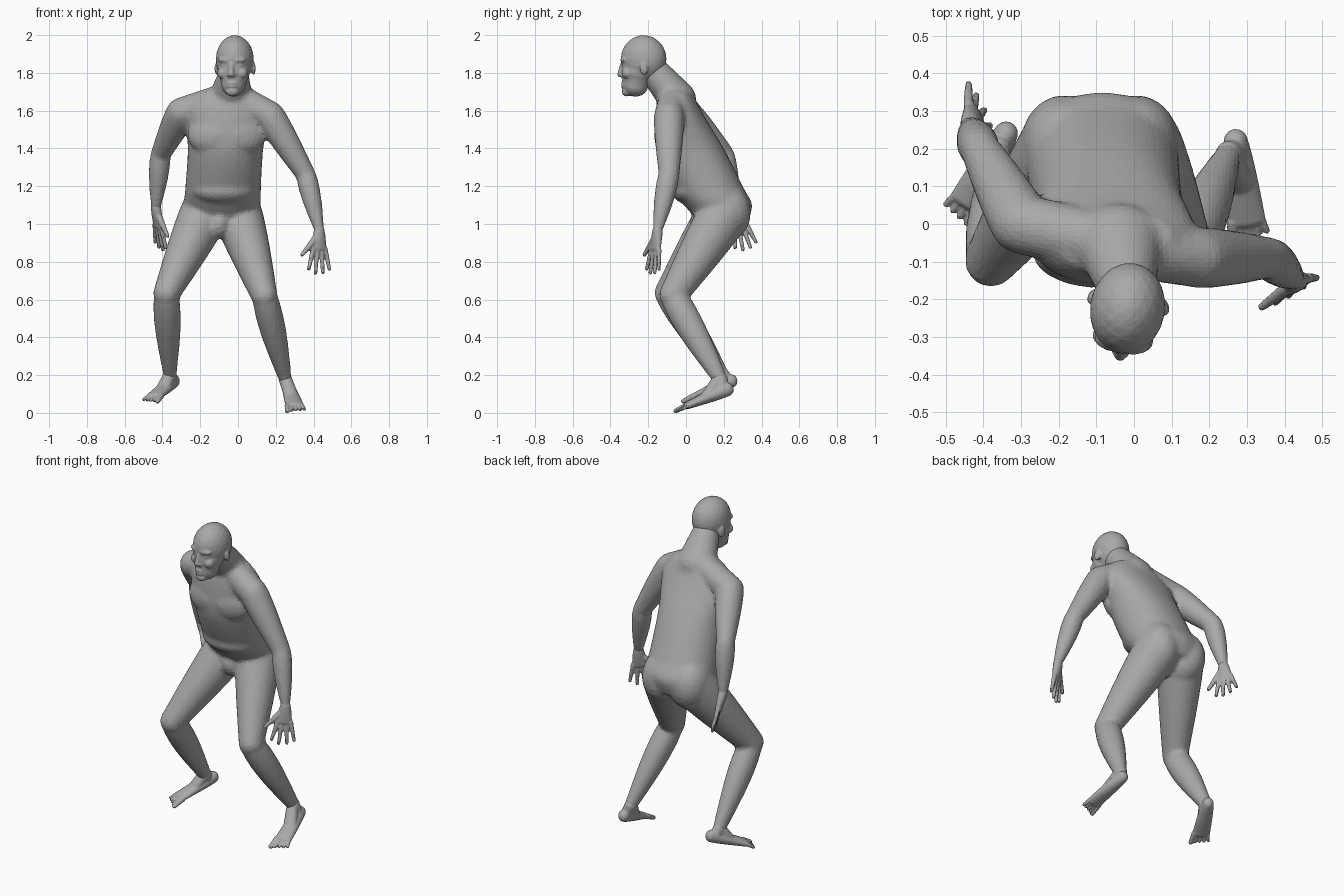
import bpy, bmesh
from math import sin, cos, pi, tau, radians, copysign
from mathutils import Vector, Matrix

if "Cube" in bpy.data.objects:
    bpy.data.objects.remove(bpy.data.objects["Cube"])

grey = (.4, .4, .4, 1)
skin = bpy.data.materials.new("matte grey skin")
skin.use_nodes = True
skin.diffuse_color = grey
skin.node_tree.nodes["Principled BSDF"].inputs["Base Color"].default_value = grey


def bridge_rings(bm, rings):
    """Close a tube through rings of points."""
    loops = [[bm.verts.new(point) for point in ring] for ring in rings]
    count = len(loops[0])
    for lower, upper in zip(loops, loops[1:]):
        for k in range(count):
            after = (k + 1) % count
            bm.faces.new((lower[k], lower[after], upper[after], upper[k]))
    bm.faces.new(reversed(loops[0]))
    bm.faces.new(loops[-1])


def ball(bm, centre, size, turn=0):
    place = Matrix.LocRotScale(Vector(centre), Matrix.Rotation(radians(turn), 3, "Z"), Vector(size))
    bmesh.ops.create_icosphere(bm, subdivisions=3, radius=1, matrix=place)


def segment(bm, start, end, start_size, end_size, swell=0, across=(1, 0, 0)):
    """Tapered limb from joint to joint; sizes are half width and half depth."""
    start, end = Vector(start), Vector(end)
    start_size, end_size = Vector(start_size), Vector(end_size)
    along = (end - start).normalized()
    side = Vector(across)
    side = (side - along * side.dot(along)).normalized()
    deep = along.cross(side)
    steps, count = 16, 24
    rings = []
    for step in range(steps + 1):
        t = step / steps
        size = start_size.lerp(end_size, t) + Vector((swell, swell)) * sin(pi * t ** .7)
        rings.append([start.lerp(end, t) + side * size.x * cos(a) + deep * size.y * sin(a)
                      for a in (tau * k / count for k in range(count))])
    bridge_rings(bm, rings)
    # round joints at both ends
    for centre, size in ((start, start_size), (end, end_size)):
        turn = Matrix((side, deep, along)).transposed()
        place = Matrix.LocRotScale(centre, turn, Vector((size.x, size.y, min(size))))
        bmesh.ops.create_icosphere(bm, subdivisions=3, radius=1, matrix=place)


def finish(name, bm, voxel, smoothing, keep):
    """Fuse the overlapping masses into one skin, then reduce it to flat facets."""
    bmesh.ops.recalc_face_normals(bm, faces=bm.faces)
    mesh = bpy.data.meshes.new(name)
    bm.to_mesh(mesh)
    bm.free()
    mesh.materials.append(skin)
    obj = bpy.data.objects.new(name, mesh)
    bpy.context.collection.objects.link(obj)
    fuse = obj.modifiers.new("fuse", "REMESH")
    fuse.mode, fuse.voxel_size = "VOXEL", voxel
    relax = obj.modifiers.new("relax", "SMOOTH")
    relax.factor, relax.iterations = .5, smoothing
    facet = obj.modifiers.new("facet", "DECIMATE")
    facet.ratio = keep
    return obj


def build_torso(bm):
    """Level slices: height, front, back and half width, leaning forward."""
    slices = [Vector(s) for s in ((1, .08, .32, .16), (1.1, -.01, .35, .2), (1.2, -.08, .3, .2),
                                  (1.4, -.16, .2, .2), (1.6, -.16, .08, .22), (1.7, -.13, .03, .15))]
    rings, steps, count = [], 6, 32
    slopes = [(slices[min(i + 1, len(slices) - 1)] - slices[max(i - 1, 0)]) / 2 for i in range(len(slices))]
    for i in range(len(slices) - 1):
        for step in range(steps + 1):
            t = step / steps
            ease = t * t * (3 - 2 * t)
            z, front, back, half = (slices[i].lerp(slices[i + 1], ease) + slopes[i] * t * (1 - t) ** 2
                                    - slopes[i + 1] * t * t * (1 - t))
            ring = []
            for k in range(count):
                c, s = cos(tau * k / count), sin(tau * k / count)
                c, s = copysign(abs(c) ** .92, c), copysign(abs(s) ** .92, s)
                ring.append(((z - 2.5) * .06 + half * c, (front + back) / 2 + (back - front) / 2 * s, z))
            rings.append(ring)
    bridge_rings(bm, rings)
    ball(bm, (-.08, .03, 1.18), (.17, .11, .08))
    ball(bm, (-.1, .09, 1), (.06, .07, .08))
    for side in (-1, 1):
        ball(bm, (side * .085 - .06, -.105, 1.47), (.125, .06, .1), turn=side * 12)
        ball(bm, (side * .085 - .09, .2, 1.06), (.125, .145, .16), turn=side * -15)


def build_arm(bm, shoulder, elbow, wrist):
    neck_root = (-.03, -.06, 1.68)
    segment(bm, neck_root, shoulder, (.08, .08), (.08, .08), across=(0, 1, 0))
    segment(bm, shoulder, elbow, (.08, .08), (.052, .055), swell=.005)
    segment(bm, elbow, wrist, (.052, .055), (.028, .028), swell=.01)


def build_leg(bm, hip, knee, ankle):
    segment(bm, hip, knee, (.13, .135), (.07, .075), swell=.006)
    segment(bm, knee, ankle, (.062, .068), (.035, .04), swell=.018)


def build_hand(name, wrist, reach, across):
    """Palm, four fanned fingers and a thumb, laid out along reach and across."""
    bm = bmesh.new()
    wrist, reach, across = Vector(wrist), Vector(reach).normalized(), Vector(across)
    across = (across - reach * across.dot(reach)).normalized()
    knuckles = wrist + reach * .1
    segment(bm, wrist, knuckles, (.028, .026), (.044, .019), swell=.002, across=across)
    for i in range(4):
        spread = i / 1.5 - 1
        root = knuckles + across * spread * .036
        tip = root + (reach + across * spread * .25) * (.14 - .03 * abs(spread + .1))
        segment(bm, root, tip, (.014, .014), (.01, .01))
    thumb = wrist + reach * .05 - across * .025
    segment(bm, thumb, thumb + reach * .09 - across * .08, (.019, .017), (.011, .011))
    finish(name, bm, .006, 3, .4)


def build_foot(name, ankle, heel, ball_of_foot, outward):
    """Heel raised behind the ball, with toes shortening outward."""
    bm = bmesh.new()
    ankle, heel, front = Vector(ankle), Vector(heel), Vector(ball_of_foot)
    forward = (front - heel).normalized()
    across = forward.cross(Vector((0, 0, outward))).normalized()
    segment(bm, heel, front, (.032, .036), (.05, .02), swell=.003, across=across)
    segment(bm, ankle, heel.lerp(front, .15), (.035, .041), (.034, .04))
    segment(bm, ankle, heel.lerp(front, .6), (.034, .038), (.04, .026), across=across)
    for i in range(5):
        spread = i / 2 - 1
        root = front + across * spread * .038
        radius = .016 if i == 0 else .011
        tip = root + forward * (.05 - .012 * spread) + across * spread * .01
        tip.z -= .006
        segment(bm, root, tip, (radius, radius), (radius * .8, radius * .8))
    finish(name, bm, .005, 3, .3)


# Body: torso, neck, arms and legs fused together
body = bmesh.new()
build_torso(body)
segment(body, (-.04, -.045, 1.66), (-.02, -.17, 1.81), (.12, .1), (.076, .078))
left_wrist, right_wrist = (.43, -.15, .97), (-.435, .26, 1.09)
left_ankle, right_ankle = (.25, .18, .18), (-.36, .19, .2)
build_arm(body, (.17, -.09, 1.57), (.36, -.09, 1.26), left_wrist)
build_arm(body, (-.3, 0, 1.59), (-.41, .2, 1.37), right_wrist)
build_leg(body, (0, .2, 1.05), (.14, -.07, .62), left_ankle)
build_leg(body, (-.18, .19, 1.05), (-.38, -.095, .63), right_ankle)
finish("body", body, .012, 9, .25)

# Head: skull, jaw, chin, lips and nose, then the paired features
head = bmesh.new()
ball(head, (0, 0, 0), (.1, .122, .127))
segment(head, (0, -.03, -.06), (0, -.045, -.135), (.086, .088), (.064, .07))
ball(head, (0, -.09, -.172), (.035, .028, .026))
for height in (-.128, -.145):
    ball(head, (0, -.108, height), (.028, .014, .009))
segment(head, (0, -.112, -.02), (0, -.13, -.082), (.011, .011), (.015, .013))
for side in (-1, 1):
    ball(head, (side * .04, -.102, -.005), (.038, .016, .014), turn=side * 18)  # brow
    ball(head, (side * .04, -.096, -.036), (.017, .012, .009))  # eye
    ball(head, (side * .015, -.118, -.085), (.011, .012, .009))  # nostril
    ball(head, (side * .05, -.08, -.075), (.032, .03, .03))  # cheek
    ball(head, (side * .098, .018, -.05), (.011, .022, .035), turn=side * 20)  # ear
head_obj = finish("head", head, .0065, 5, .2)
head_obj.location = (-.017, -.224, 1.873)
head_obj.rotation_euler.z = radians(-9)

# Hands and feet
build_hand("left_hand", left_wrist, (0, -.12, -1), (1, .6, 0))
build_hand("right_hand", right_wrist, (.12, .28, -1), (-.5, .9, .4))
build_foot("left_foot", left_ankle, (.27, .22, .125), (.3, .01, .04), -1)
build_foot("right_foot", right_ankle, (-.34, .24, .17), (-.44, .06, .09), 1)
